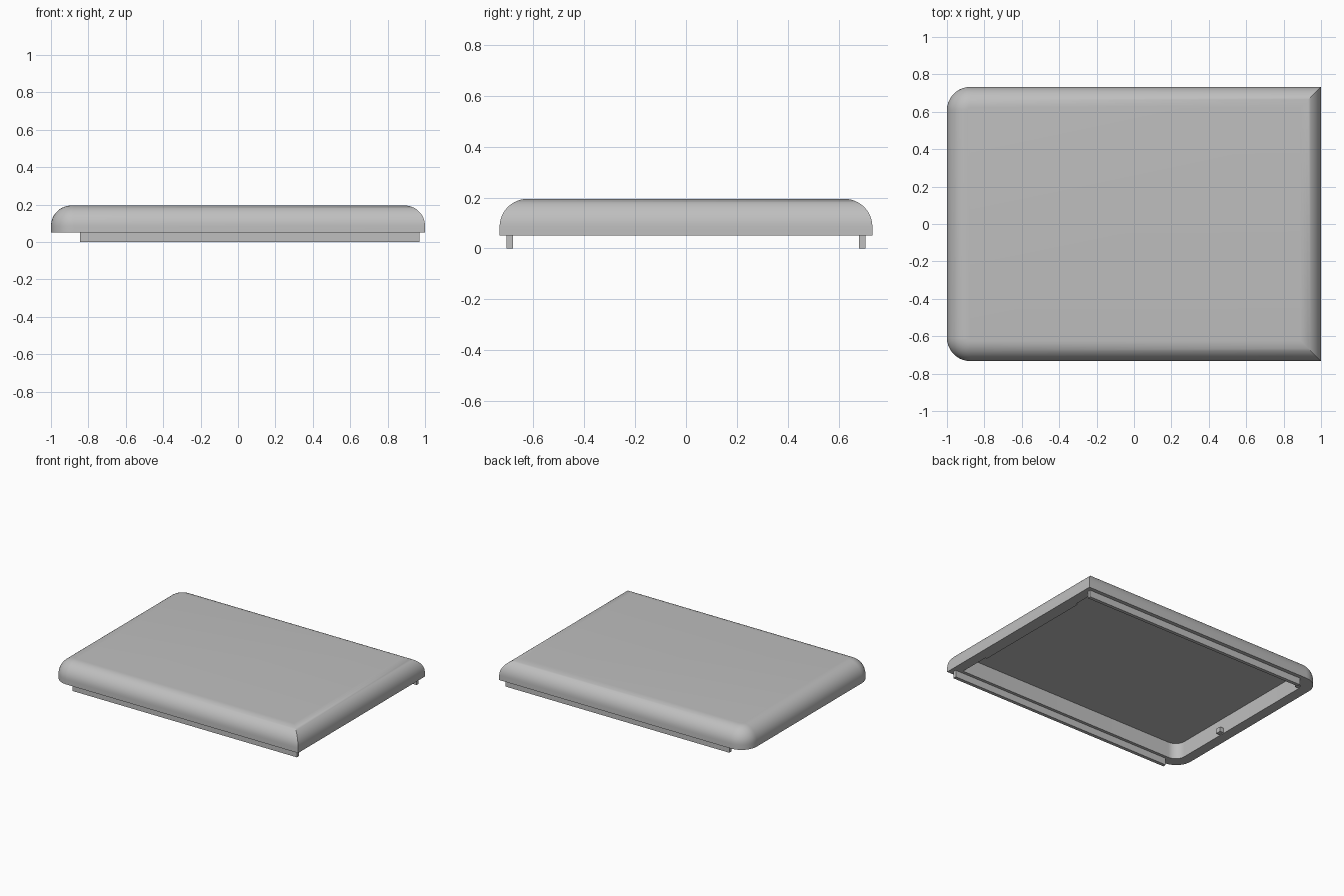
import bpy, bmesh, math

if "Cube" in bpy.data.objects:
    bpy.data.objects.remove(bpy.data.objects["Cube"])

HX, HY = 1.0, 0.733          # half sizes of the lid
Z0, Z1 = 0.05, 0.195         # rim underside and top
FILLET, CORNER = 0.11, 0.125  # top edge rounding, left corner rounding

grey = bpy.data.materials.new("plain grey")
grey.diffuse_color = (0.52, 0.52, 0.52, 1)
grey.use_nodes = True
grey.node_tree.nodes["Principled BSDF"].inputs["Base Color"].default_value = grey.diffuse_color


def outline(inset, radius, z, n=10):
    """Rectangle with rounded left corners and sharp right corners."""
    x, y = HX - inset, HY - inset
    pts = [(x, -y, z), (x, y, z)]
    for sy, start in ((1, 90), (-1, 180)):
        for i in range(n + 1):
            a = math.radians(start + 90 * i / n)
            pts.append((-x + radius + radius * math.cos(a),
                        sy * (y - radius) + radius * math.sin(a), z))
    return pts


def finish(name, bm):
    bmesh.ops.recalc_face_normals(bm, faces=bm.faces)
    me = bpy.data.meshes.new(name)
    bm.to_mesh(me)
    bm.free()
    me.materials.append(grey)
    ob = bpy.data.objects.new(name, me)
    bpy.context.collection.objects.link(ob)
    return ob


def box(name, x0, x1, y0, y1, z0, z1):
    bm = bmesh.new()
    bmesh.ops.create_cube(bm, size=1)
    for v in bm.verts:
        v.co = ((x0 + x1) / 2 + v.co.x * (x1 - x0),
                (y0 + y1) / 2 + v.co.y * (y1 - y0),
                (z0 + z1) / 2 + v.co.z * (z1 - z0))
    return finish(name, bm)


# Lid shell: lofted from the recessed ceiling, round the rim, over the fillet
levels = [outline(0.075, 0.075, 0.165), outline(0.075, 0.075, Z0)]
levels.append(outline(0, CORNER, Z0))
STEPS = 12
for i in range(STEPS + 1):
    a = math.pi / 2 * i / STEPS
    d = FILLET * (1 - math.cos(a))
    levels.append(outline(d, CORNER - d, Z1 - FILLET + FILLET * math.sin(a)))
bm = bmesh.new()
rings = [[bm.verts.new(p) for p in lv] for lv in levels]
for a, b in zip(rings, rings[1:]):
    for i in range(len(a)):
        j = (i + 1) % len(a)
        bm.faces.new((a[i], a[j], b[j], b[i]))
bm.faces.new(rings[0])
bm.faces.new(rings[-1])
lid = finish("lid_shell", bm)
bpy.context.view_layer.objects.active = lid
lid.select_set(True)
bpy.ops.object.shade_smooth_by_angle(angle=math.radians(30))

# Guide rails under the two long sides
for side, s in (("front", -1), ("back", 1)):
    ya, yb = sorted((s * 0.68, s * 0.705))
    box(side + "_rail", -0.845, 0.97, ya, yb, 0, 0.055)

# Small clips on the left inner wall, thicker pad on the right one
for i, y in enumerate((-0.2, 0.61)):
    box(f"clip_{i + 1}", -0.93, -0.895, y - 0.02, y + 0.02, 0.055, 0.09)
box("right_pad", 0.91, 0.935, -0.43, 0.5, 0.051, 0.17)
